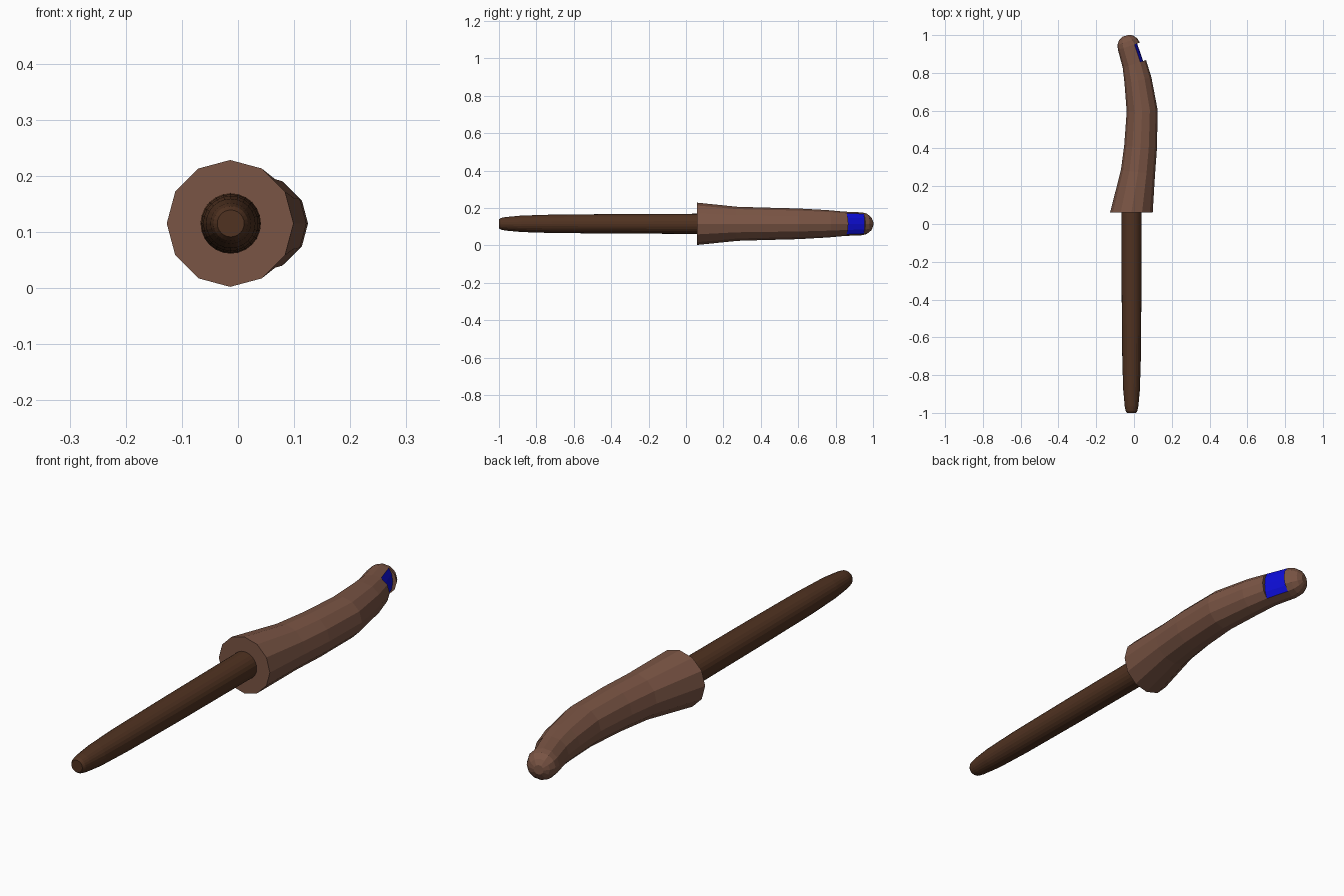
import bpy, bmesh, math
from mathutils import Vector

if "Cube" in bpy.data.objects:
    bpy.data.objects.remove(bpy.data.objects["Cube"])

ZC = 0.115  # height of the centre line


def material(name, rgb):
    m = bpy.data.materials.new(name)
    m.diffuse_color = (*rgb, 1)
    m.use_nodes = True
    m.node_tree.nodes["Principled BSDF"].inputs["Base Color"].default_value = m.diffuse_color
    return m


handle_brown = material("handle brown", (0.195, 0.09, 0.058))
stem_brown = material("dark stem brown", (0.08, 0.032, 0.015))
blue = material("blue", (0.004, 0.004, 0.68))


def ring(bm, x, y, r, tilt, sides, notch=False):
    """Ring square to a path leaning left by tilt degrees; notch sinks its right side."""
    t = math.radians(tilt)
    side = Vector((math.cos(t), math.sin(t), 0))
    verts = []
    for i in range(sides):
        a = 2 * math.pi * i / sides
        c, s = math.cos(a), math.sin(a)
        if notch and c > 0.5:
            c = 0.5 + (c - 0.5) * 0.5
        verts.append(bm.verts.new(Vector((x, y, ZC)) + side * (c * r) + Vector((0, 0, s * r))))
    return verts


def loft(name, rings, sides, mats, blue_band=None):
    bm = bmesh.new()
    loops = [ring(bm, *r[:4], sides, len(r) > 4) for r in rings]
    for k in range(len(loops) - 1):
        a, b = loops[k], loops[k + 1]
        for i in range(sides):
            j = (i + 1) % sides
            f = bm.faces.new((a[i], a[j], b[j], b[i]))
            mid = math.cos(2 * math.pi * (i + 0.5) / sides)
            if k == blue_band and mid > 0.5:
                f.material_index = 1
    bm.faces.new(loops[0])
    bm.faces.new(loops[-1])
    bmesh.ops.remove_doubles(bm, verts=bm.verts, dist=0.0004)
    bmesh.ops.recalc_face_normals(bm, faces=bm.faces)
    me = bpy.data.meshes.new(name)
    bm.to_mesh(me)
    bm.free()
    for m in mats:
        me.materials.append(m)
    ob = bpy.data.objects.new(name, me)
    bpy.context.collection.objects.link(ob)
    return ob


# Bent handle with a sunken blue window near the tip
TILT = 18
tx, ty, tr = -0.027, 0.941, 0.061
path = [
    (-0.014, 0.06, 0.113, 0),
    (0.021, 0.275, 0.091, -6),
    (0.035, 0.41, 0.087, -3),
    (0.043, 0.60, 0.082, 4),
    (0.021, 0.76, 0.073, 13),
    (0.002, 0.848, 0.065, TILT),
    (0.002, 0.848, 0.065, TILT, True),
    (tx, ty, tr, TILT, True),
    (tx, ty, tr, TILT),
]
# Rounded tip
for deg in (25, 50, 72):
    d = tr * math.sin(math.radians(deg))
    t = math.radians(TILT)
    path.append((tx - d * math.sin(t), ty + d * math.cos(t),
                 tr * math.cos(math.radians(deg)), TILT))
loft("handle", path, 12, [handle_brown, blue], blue_band=6)

# Straight tapered stem
stem = [(-1.0, 0.024), (-0.99, 0.031), (-0.965, 0.036), (-0.88, 0.044),
        (-0.72, 0.049), (-0.4, 0.052), (0.08, 0.054)]
loft("stem", [(-0.013, y, r, 0) for y, r in stem], 24, [stem_brown])
